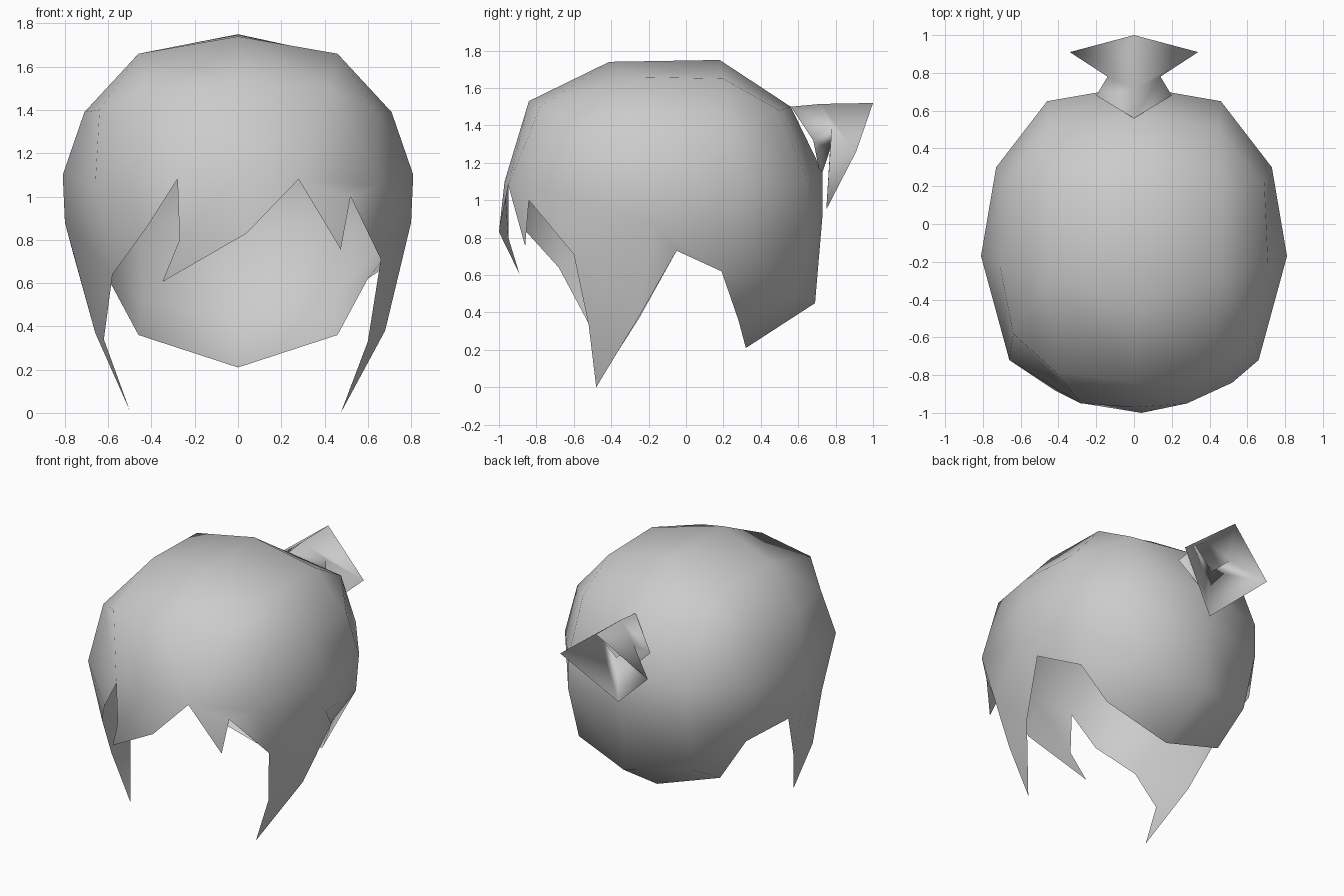
import bpy
import bmesh
from mathutils import Vector

cube = bpy.data.objects.get("Cube")
if cube:
    bpy.data.objects.remove(cube, do_unlink=True)

hair_grey = bpy.data.materials.new("hair_grey")
hair_grey.use_nodes = True
colour = (0.6, 0.6, 0.6, 1)
hair_grey.diffuse_color = colour
hair_grey.node_tree.nodes["Principled BSDF"].inputs["Base Color"].default_value = colour


def build(name, faces):
    """Make a smooth open shell from polygons given as corner points."""
    bm = bmesh.new()
    for corners in faces:
        unique = []
        for point in corners:
            if point not in unique:
                unique.append(point)
        if len(unique) > 2:
            bm.faces.new([bm.verts.new(Vector(p)) for p in unique])
    bmesh.ops.remove_doubles(bm, verts=bm.verts, dist=0.001)
    bmesh.ops.recalc_face_normals(bm, faces=bm.faces)
    mesh = bpy.data.meshes.new(name)
    bm.to_mesh(mesh)
    bm.free()
    mesh.shade_smooth()
    mesh.materials.append(hair_grey)
    obj = bpy.data.objects.new(name, mesh)
    bpy.context.collection.objects.link(obj)
    return obj


def flip(point):
    return (-point[0], point[1], point[2])


def mirrored(faces):
    return faces + [[flip(p) for p in reversed(face)] for face in faces]


def bridge(upper, lower):
    return [[upper[i], upper[i + 1], lower[i + 1], lower[i]]
            for i in range(len(upper) - 1)]


# Half rings of the cap, running from the front centre round to the back centre
crown_front, crown_back = (0, -.41, 1.74), (0, .18, 1.75)
side_front, side_back = (.46, -.28, 1.66), (.46, .2, 1.65)
crown = [crown_front, side_front, side_front, side_front,
         side_back, side_back, crown_back]
upper = [(0, -.84, 1.53), (.42, -.78, 1.5), (.64, -.58, 1.4), (.71, -.22, 1.39),
         (.69, .22, 1.38), (.45, .5, 1.48), (0, .56, 1.5)]
brow = [(0, -.97, 1.1), (.28, -.95, 1.08), (.66, -.72, 1.05), (.81, -.17, 1.1),
        (.73, .3, 1.08), (.46, .65, 1.1), (0, .73, 1.15)]
ear = [(.8, -.17, .88), (.72, .28, .83), (.46, .65, .88), (0, .73, .92)]
nape = [(.76, -.05, .73), (.6, .19, .62), (.44, .56, .52), (0, .69, .45)]
hem = [nape[1], (.46, .28, .36), (0, .32, .21)]

cap = [[crown_front, side_front, side_back, crown_back]]
for a, b in ((crown, upper), (upper, brow), (brow[3:], ear), (ear, nape), (nape[1:], hem)):
    cap += bridge(a, b)
faces = mirrored(cap)

# Fringe and long lock on the left
centre, inner, outer, side = brow[:4]
notch, knee = (.52, -.84, 1), (.66, -.6, .71)
shin, tip, heel = (.6, -.52, .33), (.475, -.48, 0), (.68, -.25, .38)
faces += [[inner, (.475, -.86, .755), notch], [inner, notch, outer],
          [outer, notch, knee], [outer, knee, ear[0], side],
          [knee, shin, heel, ear[0]], [ear[0], heel, nape[0]], [shin, tip, heel]]

# Long lock on the right
r_inner, r_outer, r_side, r_ear, r_nape = map(flip, (inner, outer, side, ear[0], nape[0]))
sweep, knee = (-.42, -.88, .86), (-.58, -.68, .64)
shin, tip, heel = (-.62, -.52, .34), (-.5, -.48, .01), (-.66, -.25, .37)
faces += [[r_inner, sweep, r_outer], [sweep, knee, r_outer],
          [r_outer, knee, r_ear, r_side], [knee, shin, heel, r_ear],
          [r_ear, heel, r_nape], [shin, tip, heel]]

# Swept strand in the middle of the fringe
bend, point, belly = (-.27, -.95, .8), (-.35, -.89, .605), (.04, -1, .83)
faces += [[centre, r_inner, bend, belly], [centre, belly, inner], [bend, point, belly]]
build("hair_cap", faces)

# Short tied tail: root, narrow neck, open flared end
root = [(0, .56, 1.5), (.2, .68, 1.32), (0, .72, 1.12)]
neck = [(0, .72, 1.515), (.14, .78, 1.4), (0, .77, 1.27)]
flare = [(0, 1, 1.52), (.34, .91, 1.26), (0, .75, .95)]
build("tied_tail", mirrored(bridge(root, neck) + bridge(neck, flare)))
